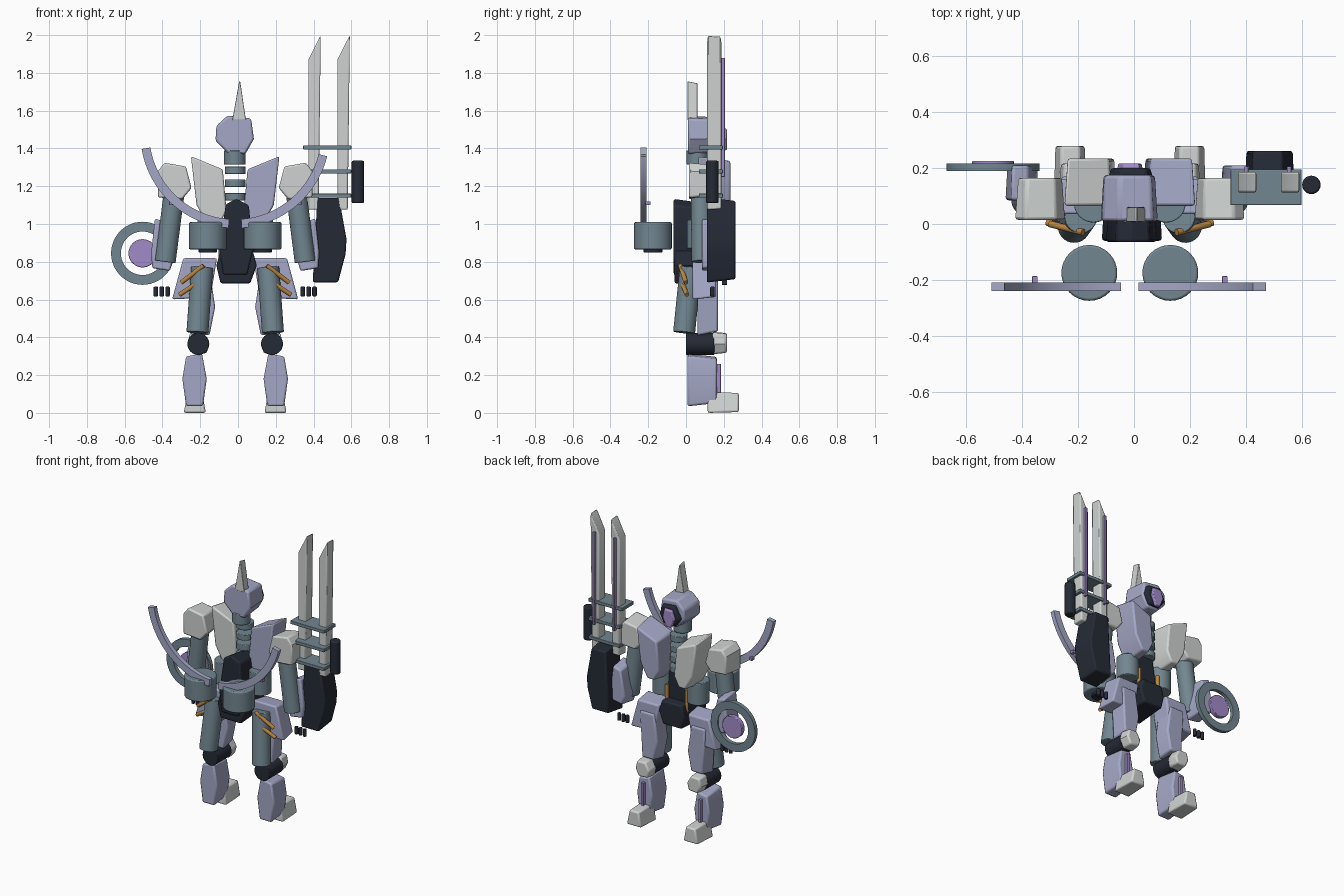
import bpy, bmesh, math
from mathutils import Vector

if "Cube" in bpy.data.objects:
    bpy.data.objects.remove(bpy.data.objects["Cube"])

AXIS = -0.015  # body symmetry axis in x


def material(name, col):
    m = bpy.data.materials.new(name)
    m.diffuse_color = (*col, 1)
    m.use_nodes = True
    m.node_tree.nodes["Principled BSDF"].inputs["Base Color"].default_value = m.diffuse_color
    return m


LAV = material("lavender_armor", (0.37, 0.39, 0.56))
WHITE = material("pale_grey", (0.62, 0.65, 0.64))
TEAL = material("slate_teal", (0.17, 0.24, 0.28))
DARK = material("dark_navy", (0.018, 0.023, 0.036))
PURPLE = material("violet_light", (0.36, 0.26, 0.58))
ORANGE = material("orange_piston", (0.50, 0.24, 0.05))


def finish(name, bm, mat, bevel=0.0):
    bmesh.ops.recalc_face_normals(bm, faces=bm.faces)
    me = bpy.data.meshes.new(name)
    bm.to_mesh(me)
    bm.free()
    me.materials.append(mat)
    ob = bpy.data.objects.new(name, me)
    bpy.context.collection.objects.link(ob)
    if bevel:
        b = ob.modifiers.new("bevel", "BEVEL")
        b.width, b.segments, b.limit_method = bevel, 2, "ANGLE"
        b.angle_limit = math.radians(40)
    for o in bpy.context.selected_objects:
        o.select_set(False)
    ob.select_set(True)
    bpy.context.view_layer.objects.active = ob
    bpy.ops.object.shade_smooth_by_angle(angle=math.radians(35))
    return ob


def flip(x):
    return 2 * AXIS - x


def plate(name, pts, y0, y1, mat, taper=0.88, bevel=0.01):
    """Front outline (x, z) extruded from y0 to y1, narrowed at y1."""
    bm = bmesh.new()
    cx = (min(p[0] for p in pts) + max(p[0] for p in pts)) / 2
    cz = (min(p[1] for p in pts) + max(p[1] for p in pts)) / 2
    a = [bm.verts.new((x, y0, z)) for x, z in pts]
    b = [bm.verts.new((cx + (x - cx) * taper, y1, cz + (z - cz) * taper)) for x, z in pts]
    bm.faces.new(a)
    bm.faces.new(b[::-1])
    n = len(pts)
    for i in range(n):
        bm.faces.new((a[i], a[(i + 1) % n], b[(i + 1) % n], b[i]))
    return finish(name, bm, mat, bevel)


def box(name, x0, x1, y0, y1, z0, z1, mat, bevel=0.003):
    return plate(name, [(x0, z0), (x1, z0), (x1, z1), (x0, z1)], y0, y1, mat, 1, bevel)


def rod(name, p, q, r, mat, bevel=0.004, sides=32):
    p, q = Vector(p), Vector(q)
    bm = bmesh.new()
    bmesh.ops.create_cone(bm, cap_ends=True, segments=sides, radius1=r, radius2=r, depth=(q - p).length)
    rot = (q - p).to_track_quat("Z", "Y").to_matrix().to_4x4()
    rot.translation = (p + q) / 2
    bm.transform(rot)
    return finish(name, bm, mat, bevel)


def arc_band(name, cx, cz, r0, r1, y0, y1, a0, a1, mat, steps=40):
    """Flat curved band in the xz plane; a full turn makes a ring."""
    bm = bmesh.new()
    full = abs(a1 - a0) >= 360
    rows = []
    for i in range(steps if full else steps + 1):
        t = math.radians(a0 + (a1 - a0) * i / steps)
        rows.append([bm.verts.new((cx + r * math.cos(t), y, cz + r * math.sin(t)))
                     for r, y in ((r0, y0), (r1, y0), (r1, y1), (r0, y1))])
    for i in range(steps):
        u, v = rows[i], rows[(i + 1) % len(rows)]
        for k in range(4):
            bm.faces.new((u[k], u[(k + 1) % 4], v[(k + 1) % 4], v[k]))
    if not full:
        bm.faces.new(rows[0])
        bm.faces.new(rows[-1][::-1])
    return finish(name, bm, mat)


def plates(name, pts, *args, **kw):
    plate("left_" + name, pts, *args, **kw)
    plate("right_" + name, [(flip(x), z) for x, z in pts], *args, **kw)


def rods(name, p, q, *args, **kw):
    rod("left_" + name, p, q, *args, **kw)
    rod("right_" + name, (flip(p[0]), *p[1:]), (flip(q[0]), *q[1:]), *args, **kw)


# Head, face and crest
plate("head", [(-0.055, 1.575), (0.07, 1.56), (0.085, 1.45), (0.04, 1.37), (-0.05, 1.37),
               (-0.12, 1.44), (-0.115, 1.52)], 0.01, 0.175, LAV, 0.9, 0.012)
plate("visor", [(-0.05, 1.535), (0.05, 1.525), (0.07, 1.46), (0.035, 1.39), (-0.05, 1.39),
                (-0.095, 1.45)], 0.165, 0.2, DARK)
plate("eye", [(-0.04, 1.51), (0.02, 1.51), (0.032, 1.45), (0.0, 1.385), (-0.035, 1.385),
              (-0.062, 1.45)], 0.195, 0.216, PURPLE, bevel=0.004)
plate("crest", [(-0.03, 1.55), (0.042, 1.55), (0.012, 1.755), (0.006, 1.755)], 0.008, 0.06, WHITE, 0.9, 0.004)
rod("neck", (-0.017, 0.06, 1.315), (-0.017, 0.06, 1.39), 0.057, TEAL)

# Torso
for i, z in enumerate((1.075, 1.145, 1.215, 1.285)):
    rod(f"spine_disc_{i}", (-0.015, 0.1, z - 0.02), (-0.015, 0.1, z + 0.02), 0.055, TEAL)
chest = [(-0.25, 1.36), (-0.08, 1.29), (-0.06, 1.07), (-0.1, 0.99), (-0.16, 0.99), (-0.22, 1.1)]
plate("left_chest", chest, 0.065, 0.235, WHITE)
plate("right_chest", [(flip(x), z) for x, z in chest], 0.065, 0.235, LAV)
plate("torso", [(-0.065, 1.105), (-0.01, 1.135), (0.058, 1.1), (0.08, 0.86), (0.05, 0.73),
                (-0.08, 0.73), (-0.1, 0.87)], -0.065, 0.11, DARK)
plate("pelvis", [(-0.093, 0.865), (0.077, 0.865), (0.1, 0.78), (0.065, 0.685), (-0.093, 0.685),
                 (-0.115, 0.78)], -0.06, 0.17, DARK)
rods("waist_joint", (-0.145, 0.075, 0.87), (-0.145, 0.075, 1.02), 0.07, TEAL)
rods("waist_piston", (-0.09, 0.12, 0.8), (-0.09, 0.12, 0.95), 0.012, ORANGE, bevel=0)

# Arms
plates("shoulder", [(-0.425, 1.28), (-0.39, 1.325), (-0.275, 1.305), (-0.245, 1.19), (-0.295, 1.13),
                    (-0.425, 1.14)], 0.015, 0.165, WHITE)
rods("upper_arm", (-0.34, 0.08, 1.15), (-0.385, 0.085, 0.8), 0.055, TEAL)
plates("forearm", [(-0.44, 1.03), (-0.375, 1.01), (-0.34, 0.82), (-0.36, 0.75), (-0.455, 0.765),
                   (-0.46, 0.85)], 0.085, 0.21, LAV)
for i in range(3):
    x = -0.435 + 0.031 * i
    rods(f"finger_{i}", (x, 0.14, 0.617), (x, 0.14, 0.668), 0.012, DARK, sides=12)

# Hips and legs
plates("hip_plate", [(-0.29, 0.82), (-0.11, 0.82), (-0.145, 0.61), (-0.35, 0.6)], 0.035, 0.16, LAV)
plates("rear_thigh", [(-0.27, 0.76), (-0.15, 0.76), (-0.12, 0.56), (-0.15, 0.41), (-0.25, 0.41)],
       0.06, 0.17, LAV)
rods("thigh", (-0.19, 0.025, 0.77), (-0.215, -0.01, 0.425), 0.058, TEAL)
rods("upper_hip_piston", (-0.30, 0.0, 0.69), (-0.182, -0.03, 0.78), 0.012, ORANGE, bevel=0)
rods("lower_hip_piston", (-0.31, 0.005, 0.625), (-0.22, -0.02, 0.685), 0.012, ORANGE, bevel=0)
rods("knee_joint", (-0.21, 0.0, 0.365), (-0.21, 0.15, 0.365), 0.058, DARK)
plates("knee_cap", [(-0.255, 0.425), (-0.185, 0.43), (-0.15, 0.37), (-0.165, 0.315), (-0.24, 0.31),
                    (-0.268, 0.365)], 0.14, 0.217, WHITE)
plates("shin", [(-0.275, 0.30), (-0.19, 0.315), (-0.165, 0.18), (-0.185, 0.035), (-0.275, 0.035),
                (-0.295, 0.18)], 0.008, 0.163, LAV)
plates("shin_light", [(-0.24, 0.1), (-0.222, 0.1), (-0.222, 0.26), (-0.24, 0.26)], 0.155, 0.185,
       PURPLE, taper=1, bevel=0.002)
plates("foot", [(-0.288, 0.0), (-0.17, 0.0), (-0.19, 0.11), (-0.265, 0.11)], 0.115, 0.28, WHITE, taper=0.92)

# Drums with long curved horns
rods("drum", (-0.16, -0.175, 0.865), (-0.16, -0.175, 1.01), 0.1, TEAL, bevel=0.008)
rods("drum_base", (-0.16, -0.175, 0.85), (-0.16, -0.175, 0.875), 0.05, DARK)
arc_band("left_horn", AXIS, 1.48, 0.455, 0.502, -0.24, -0.21, 189.5, 266, LAV)
arc_band("right_horn", AXIS, 1.48, 0.455, 0.502, -0.24, -0.21, 274, 346, LAV)
plates("horn_stud", [(-0.365, 1.1), (-0.345, 1.1), (-0.345, 1.12), (-0.365, 1.12)], -0.215, -0.187,
       PURPLE, taper=1, bevel=0.002)

# Ring shield
arc_band("shield_ring", -0.505, 0.845, 0.115, 0.167, 0.19, 0.217, 0, 360, TEAL, 48)
rod("shield_core", (-0.505, 0.195, 0.845), (-0.505, 0.226, 0.845), 0.075, PURPLE)

# Twin-blade weapon
plate("weapon_body", [(0.42, 1.14), (0.535, 1.14), (0.575, 0.92), (0.57, 0.84), (0.53, 0.69),
                      (0.395, 0.69), (0.405, 0.87)], 0.11, 0.262, DARK, 0.92)
for side, x in (("inner", 0.372), ("outer", 0.526)):
    plate(side + "_blade", [(x, 1.075), (x + 0.055, 1.075), (x + 0.066, 2.0), (x, 1.87)],
          0.112, 0.187, WHITE, 0.99, 0.008)
    box(side + "_blade_light", x + 0.022, x + 0.037, 0.18, 0.206, 1.25, 1.88, PURPLE)
for i, z in enumerate((1.405, 1.278, 1.15)):
    box(f"blade_clamp_{i}", 0.345 + 0.02 * (i > 0), 0.6, 0.068, 0.195, z - 0.011, z + 0.011, TEAL)
rod("side_canister", (0.635, 0.14, 1.11), (0.635, 0.14, 1.335), 0.033, DARK, bevel=0.008)
